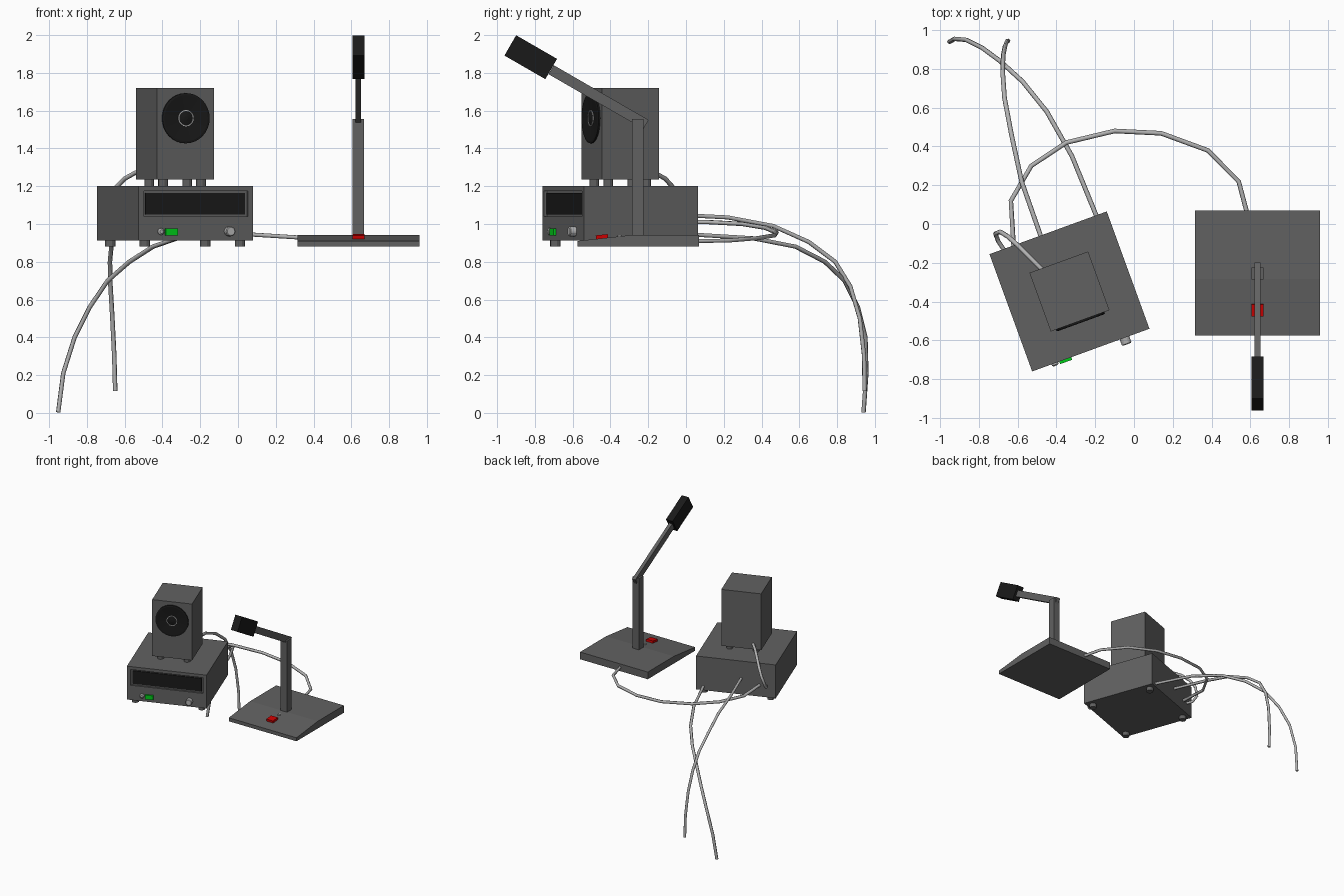
import bpy, bmesh
from math import radians, cos, sin, pi
from mathutils import Matrix, Vector

if "Cube" in bpy.data.objects:
    bpy.data.objects.remove(bpy.data.objects["Cube"])

COLORS = {"black": (0.01, 0.01, 0.01, 1), "green": (0.0, 0.6, 0.01, 1), "red": (0.6, 0.0, 0.0, 1),
          "dark": (0.12, 0.12, 0.12, 1), "silver": (0.45, 0.45, 0.45, 1)}
MATS = {}
for key, rgba in COLORS.items():
    MATS[key] = bpy.data.materials.new(key)
    MATS[key].diffuse_color = rgba

I = Matrix.Identity(4)
# radio and speaker share one turned frame; local front is -y
TURN = Matrix.Translation((-0.333, -0.348, 0)) @ Matrix.Rotation(radians(20), 4, 'Z')


def finish(name, bm, frame, color):
    bmesh.ops.recalc_face_normals(bm, faces=bm.faces[:])
    me = bpy.data.meshes.new(name)
    bm.to_mesh(me)
    bm.free()
    ob = bpy.data.objects.new(name, me)
    bpy.context.collection.objects.link(ob)
    ob.matrix_world = frame
    if color:
        me.materials.append(MATS[color])
    return ob


def box(name, center, size, frame=I, color="dark", tilt=0):
    bm = bmesh.new()
    bmesh.ops.create_cube(bm, size=1)
    m = (Matrix.Translation(center) @ Matrix.Rotation(radians(tilt), 4, 'X')
         @ Matrix.Diagonal((*size, 1)))
    bm.transform(m)
    return finish(name, bm, frame, color)


def lathe(name, center, profile, frame=I, color="dark", sides=16, upright=False):
    """Revolve (radius, height) points about -y, or about z when upright."""
    bm = bmesh.new()
    rings = [[bm.verts.new((r * cos(2 * pi * i / sides), r * sin(2 * pi * i / sides), h))
              for i in range(sides)] for r, h in profile]
    for a, b in zip(rings, rings[1:]):
        for i in range(sides):
            j = (i + 1) % sides
            bm.faces.new((a[i], a[j], b[j], b[i]))
    bm.faces.new(rings[0])
    bm.faces.new(rings[-1])
    rot = I if upright else Matrix.Rotation(radians(90), 4, 'X')
    bm.transform(Matrix.Translation(center) @ rot)
    return finish(name, bm, frame, color)


def feet(name, spread, z, height, radius):
    for sx in (-1, 1):
        for sy in (-1, 1):
            lathe(name, (sx * spread, sy * spread, z), [(radius, 0), (radius, height)],
                  TURN, "dark", 12, True)


def cable(name, points, radius=0.012):
    cu = bpy.data.curves.new(name, 'CURVE')
    cu.dimensions = '3D'
    cu.bevel_depth = radius
    cu.bevel_resolution = 1
    cu.use_fill_caps = True
    sp = cu.splines.new('POLY')
    sp.points.add(len(points) - 1)
    for p, co in zip(sp.points, points):
        p.co = (*co, 1)
    cu.materials.append(MATS["silver"])
    ob = bpy.data.objects.new(name, cu)
    bpy.context.collection.objects.link(ob)


# radio case with recessed display window
case = box("radio_case", (0, 0, 1.057), (0.644, 0.644, 0.287), TURN)
cutter = box("display_cutter", (0, -0.322, 1.107), (0.585, 0.03, 0.135), TURN)
cutter.hide_render = True
cutter.hide_set(True)
cut = case.modifiers.new("display_recess", 'BOOLEAN')
cut.operation = 'DIFFERENCE'
cut.object = cutter
box("display_panel", (0, -0.308, 1.107), (0.56, 0.012, 0.112), TURN, "black")
feet("radio_foot", 0.268, 0.88, 0.04, 0.028)

# radio controls
box("power_button", (-0.14, -0.325, 0.958), (0.066, 0.022, 0.036), TURN, "green")
lathe("small_socket", (-0.198, -0.32, 0.96), [(0.018, 0), (0.018, 0.01), (0.01, 0.016)],
      TURN, "silver")
lathe("volume_knob", (0.185, -0.32, 0.961), [(0.026, 0), (0.026, 0.034), (0.021, 0.038)],
      TURN, "silver")

# speaker
box("speaker_case", (0, 0, 1.478), (0.322, 0.322, 0.485), TURN)
feet("speaker_foot", 0.107, 1.195, 0.045, 0.026)
lathe("speaker_cone", (0, -0.158, 1.56),
      [(0.133, 0), (0.133, 0.012), (0.122, 0.014), (0.045, 0.006), (0.03, 0.01), (0.01, 0.014)],
      TURN, "black", 32)
lathe("speaker_ring", (0, -0.158, 1.56),
      [(0.043, 0.004), (0.043, 0.012), (0.038, 0.012), (0.038, 0.004)], TURN, "silver", 32)

# microphone base: sloped side profile extruded across x
bm = bmesh.new()
side = [(-0.575, 0.88), (0.07, 0.88), (0.07, 0.942), (-0.285, 0.942), (-0.575, 0.91)]
face = bm.faces.new([bm.verts.new((0.315, y, z)) for y, z in side])
ext = bmesh.ops.extrude_face_region(bm, geom=[face])
bmesh.ops.translate(bm, vec=Vector((0.645, 0, 0)),
                    verts=[g for g in ext["geom"] if isinstance(g, bmesh.types.BMVert)])
finish("microphone_base", bm, I, "dark")
box("talk_button", (0.637, -0.445, 0.931), (0.064, 0.064, 0.024), color="red", tilt=6)
lathe("indicator_light", (0.637, -0.35, 0.93), [(0.012, 0), (0.012, 0.012)], color="silver",
      sides=12, upright=True)

# microphone stand, arm and head
box("microphone_post", (0.637, -0.256, 1.247), (0.062, 0.062, 0.616))
box("microphone_arm", (0.637, -0.463, 1.672), (0.03, 0.58, 0.055), tilt=-30)
box("microphone_head", (0.637, -0.822, 1.883), (0.064, 0.25, 0.124), color="black", tilt=-30)

# cables
cable("microphone_cable", [
    (0.585, 0.05, 0.91), (0.54, 0.22, 0.912), (0.38, 0.38, 0.925), (0.14, 0.468, 0.94),
    (-0.1, 0.48, 0.955), (-0.35, 0.42, 0.98), (-0.53, 0.3, 1.0), (-0.635, 0.12, 1.01),
    (-0.62, -0.13, 1.01)])
cable("power_cable", [
    (-0.185, 0.02, 0.945), (-0.32, 0.35, 0.925), (-0.45, 0.58, 0.88), (-0.575, 0.735, 0.8),
    (-0.69, 0.84, 0.7), (-0.785, 0.91, 0.56), (-0.865, 0.95, 0.4), (-0.925, 0.955, 0.21),
    (-0.952, 0.94, 0.003)])
cable("antenna_cable", [
    (-0.475, -0.08, 1.05), (-0.58, 0.22, 1.035), (-0.632, 0.46, 0.99), (-0.668, 0.65, 0.905),
    (-0.678, 0.79, 0.8), (-0.675, 0.87, 0.67), (-0.665, 0.92, 0.5), (-0.655, 0.943, 0.3),
    (-0.65, 0.945, 0.115)])
cable("speaker_cable", [
    (-0.47, -0.24, 1.28), (-0.54, -0.17, 1.273), (-0.6, -0.11, 1.24), (-0.65, -0.065, 1.19),
    (-0.69, -0.04, 1.13), (-0.715, -0.05, 1.06), (-0.7, -0.09, 1.02), (-0.66, -0.15, 1.01)])

for m in bpy.data.materials:
    if m.users and not m.is_grease_pencil:
        m.use_nodes = True
        m.node_tree.nodes["Principled BSDF"].inputs["Base Color"].default_value = m.diffuse_color
